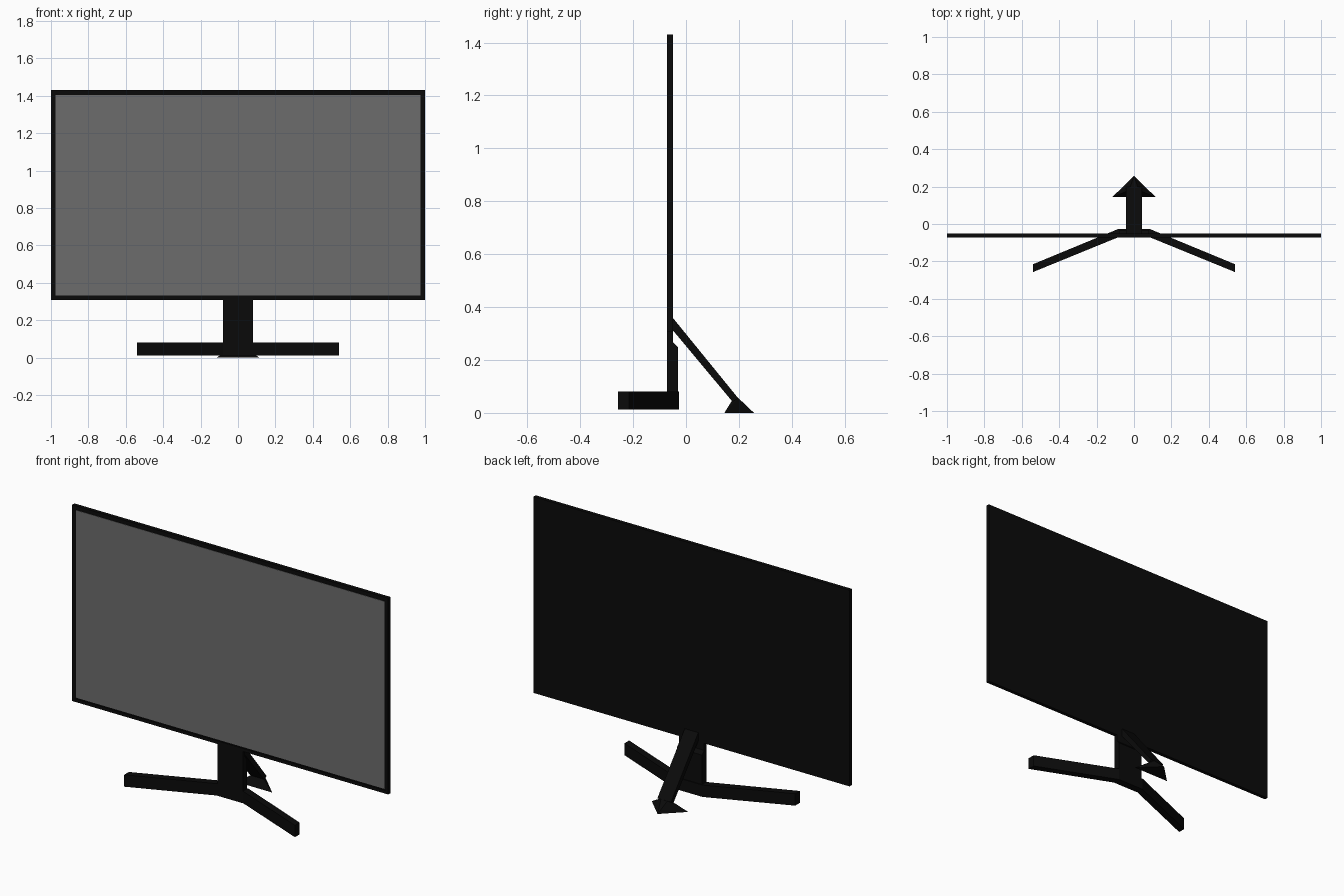
import bpy, bmesh

if "Cube" in bpy.data.objects:
    bpy.data.objects.remove(bpy.data.objects["Cube"])


def material(name, v):
    m = bpy.data.materials.new(name)
    m.diffuse_color = (v, v, v, 1)
    m.use_nodes = True
    m.node_tree.nodes["Principled BSDF"].inputs["Base Color"].default_value = m.diffuse_color
    return m


BLACK = material("black_plastic", 0.003)
GLASS = material("screen_grey", 0.15)


def finish(name, bm, mat):
    bmesh.ops.recalc_face_normals(bm, faces=bm.faces)
    me = bpy.data.meshes.new(name)
    bm.to_mesh(me)
    bm.free()
    me.materials.append(mat)
    ob = bpy.data.objects.new(name, me)
    bpy.context.collection.objects.link(ob)
    return ob


def prism(name, pts, offset, mat):
    """Extrude a closed 3D outline by an offset vector."""
    bm = bmesh.new()
    face = bm.faces.new([bm.verts.new(p) for p in pts])
    ext = bmesh.ops.extrude_face_region(bm, geom=[face])
    verts = [g for g in ext["geom"] if isinstance(g, bmesh.types.BMVert)]
    bmesh.ops.translate(bm, verts=verts, vec=offset)
    if face.is_valid and not any(len(e.link_faces) > 1 for e in face.edges):
        bm.faces.new([v for v in face.verts])
    return finish(name, bm, mat)


def side_prism(name, profile, half, mat):
    """Extrude a (y, z) profile across x."""
    return prism(name, [(-half, y, z) for y, z in profile], (2 * half, 0, 0), mat)


# Panel housing with a shallow recess for the display
X, Z0, Z1, YF, YB, RIM = 1.0, 0.308, 1.43, -0.071, -0.05, 0.025
bm = bmesh.new()
front = [bm.verts.new(p) for p in
         [(-X, YF, Z0), (X, YF, Z0), (X, YF, Z1), (-X, YF, Z1)]]
back = [bm.verts.new((v.co.x, YB, v.co.z)) for v in front]
face = bm.faces.new(front)
bm.faces.new(back[::-1])
for i in range(4):
    j = (i + 1) % 4
    bm.faces.new([front[j], front[i], back[i], back[j]])
bm.normal_update()
bmesh.ops.inset_region(bm, faces=[face], thickness=RIM, depth=0)
bmesh.ops.inset_region(bm, faces=[face], thickness=0, depth=-0.003)
finish("panel_housing", bm, BLACK)

# Display surface
a = X - RIM
prism("display", [(-a, YF + 0.001, Z0 + RIM), (a, YF + 0.001, Z0 + RIM),
                  (a, YF + 0.001, Z1 - RIM), (-a, YF + 0.001, Z1 - RIM)],
      (0, 0.004, 0), GLASS)

# Neck
side_prism("neck", [(-0.071, 0.012), (-0.071, 0.31), (-0.05, 0.31), (-0.05, 0.268),
                    (-0.031, 0.248), (-0.031, 0.012)], 0.08, BLACK)

# Spread front legs, one bent bar
half = [(0.085, -0.027), (0.54, -0.215), (0.54, -0.257), (0.075, -0.067)]
outline = half + [(-x, y) for x, y in reversed(half)]
prism("front_legs", [(x, y, 0.012) for x, y in outline], (0, 0, 0.068), BLACK)

# Rear strut
side_prism("rear_strut", [(-0.052, 0.362), (0.197, 0.056), (0.176, 0.042),
                          (-0.052, 0.315)], 0.043, BLACK)

# Rear foot, arrowhead wedge
bm = bmesh.new()
for p in [(-0.115, 0.145, 0), (0.115, 0.145, 0), (0, 0.257, 0),
          (-0.043, 0.173, 0.045), (0.043, 0.173, 0.045),
          (-0.02, 0.198, 0.056), (0.02, 0.198, 0.056)]:
    bm.verts.new(p)
bmesh.ops.convex_hull(bm, input=bm.verts)
finish("rear_foot", bm, BLACK)
